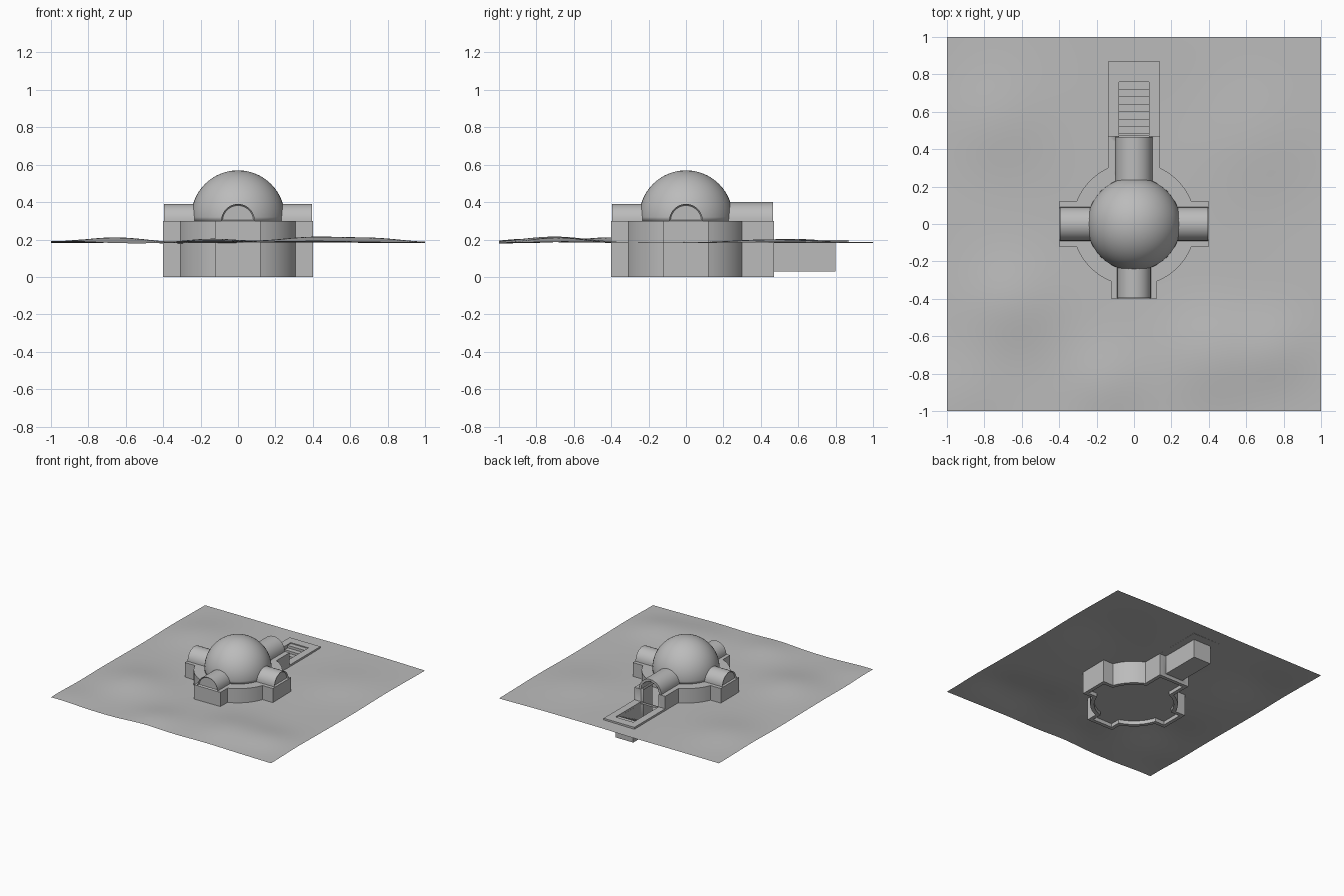
import bpy, bmesh, math
from mathutils import Vector, Matrix

if "Cube" in bpy.data.objects:
    bpy.data.objects.remove(bpy.data.objects["Cube"])

mat = bpy.data.materials.new("plain_grey")
mat.diffuse_color = (0.5, 0.5, 0.5, 1)
mat.use_nodes = True
mat.node_tree.nodes["Principled BSDF"].inputs["Base Color"].default_value = mat.diffuse_color


def finish(name, bm, smooth=True, normals=True):
    if normals:
        bmesh.ops.recalc_face_normals(bm, faces=bm.faces)
    me = bpy.data.meshes.new(name)
    bm.to_mesh(me)
    bm.free()
    me.materials.append(mat)
    ob = bpy.data.objects.new(name, me)
    bpy.context.collection.objects.link(ob)
    if smooth:
        bpy.ops.object.select_all(action='DESELECT')
        ob.select_set(True)
        bpy.context.view_layer.objects.active = ob
        bpy.ops.object.shade_smooth_by_angle(angle=math.radians(30))
    return ob


def outline(o=0.0, seg=10):
    """Plan of the building: round core with four arms, inset by o."""
    arms = [(.40, .12), (.47, .14), (.40, .12), (.40, .12)]  # E N W S
    r, pts = .33 - o, []
    for k, (l, w) in enumerate(arms):
        l, w, wn = l - o, w - o, arms[(k + 1) % 4][1] - o
        a0, a1 = math.asin(w / r), math.pi / 2 - math.asin(wn / r)
        loc = [(l, -w), (l, w)]
        for i in range(seg + 1):
            a = a0 + (a1 - a0) * i / seg
            loc.append((r * math.cos(a), r * math.sin(a)))
        c, s = [(1, 0), (0, 1), (-1, 0), (0, -1)][k]
        pts += [(x * c - y * s, x * s + y * c) for x, y in loc]
    return pts


def ring(name, outer, inner, z0, z1):
    """Closed ring-shaped solid between two loops of equal length."""
    bm = bmesh.new()
    loops = [[bm.verts.new((x, y, z)) for x, y in p]
             for p, z in ((outer, z0), (outer, z1), (inner, z1), (inner, z0))]
    n = len(outer)
    for a in range(4):
        A, B = loops[a], loops[(a + 1) % 4]
        for i in range(n):
            j = (i + 1) % n
            bm.faces.new((A[i], A[j], B[j], B[i]))
    return finish(name, bm)


def arch(name, r, z0, y0, y1, zs=.30, turn=0, recess=False):
    """Arch profile swept outwards along y, then turned about z."""
    bm = bmesh.new()
    prof = [(r * math.cos(math.pi * i / 24), zs + r * math.sin(math.pi * i / 24))
            for i in range(25)]
    if z0 < zs:
        prof = [(r, z0)] + prof + [(-r, z0)]
    f = bm.faces.new([bm.verts.new((x, y0, z)) for x, z in prof])
    g = bmesh.ops.extrude_face_region(bm, geom=[f])
    bmesh.ops.translate(bm, vec=(0, y1 - y0, 0),
                        verts=[v for v in g["geom"] if isinstance(v, bmesh.types.BMVert)])
    if recess:
        end = [e for e in g["geom"] if isinstance(e, bmesh.types.BMFace)]
        bmesh.ops.recalc_face_normals(bm, faces=bm.faces)
        bmesh.ops.inset_region(bm, faces=end, thickness=.008, depth=0)
        bmesh.ops.translate(bm, vec=(0, -.01, 0), verts=end[0].verts)
    bmesh.ops.rotate(bm, verts=bm.verts, matrix=Matrix.Rotation(turn, 3, 'Z'))
    return finish(name, bm)


# walls, roof and floor
outer, inner = outline(), outline(.03)
walls = ring("walls", outer, inner, 0, .30)
circle = [tuple(Vector(p).normalized() * .24) for p in inner]
roof = ring("roof", inner, circle, .28, .30)
bm = bmesh.new()
bm.faces.new([bm.verts.new((x, y, .03)) for x, y in inner])
finish("floor", bm)

# dome shell
bm = bmesh.new()
bmesh.ops.create_uvsphere(bm, u_segments=48, v_segments=32, radius=.25,
                          matrix=Matrix.Translation((0, 0, .32)))
bmesh.ops.bisect_plane(bm, geom=bm.verts[:] + bm.edges[:] + bm.faces[:],
                       plane_co=(0, 0, .299), plane_no=(0, 0, 1), clear_inner=True)
dome = finish("dome", bm, normals=False)
m = dome.modifiers.new("thickness", 'SOLIDIFY')
m.thickness, m.offset = .02, -1

# barrel vaults on the arms
for nm, t in (("west", math.pi / 2), ("south", math.pi), ("east", -math.pi / 2)):
    arch("vault_" + nm, .09, .30, .22, .395, turn=t, recess=True)
north = arch("vault_north", .10, .30, .22, .465)

# open doorway through the north arm
cutter = arch("doorway_cutter", .08, .03, .15, .55)
cutter.hide_render = True
cutter.display_type = 'WIRE'
for ob in (walls, roof, north):
    m = ob.modifiers.new("doorway", 'BOOLEAN')
    m.operation, m.object, m.solver = 'DIFFERENCE', cutter, 'EXACT'

# sunken stair: stepped solid plus shaft sides
bm = bmesh.new()
n, y0, y1, z0, z1 = 8, .48, .80, .03, .19
prof = [(y1, z0), (.46, z0), (.46, z0 + .001), (y0, z0 + .001)]
for i in range(n):
    z = z0 + (z1 - z0) * (i + 1) / n
    prof += [(y0 + (y1 - y0) * i / n, z), (y0 + (y1 - y0) * (i + 1) / n, z)]
f = bm.faces.new([bm.verts.new((-.08, y, z)) for y, z in prof])
g = bmesh.ops.extrude_face_region(bm, geom=[f])
bmesh.ops.translate(bm, vec=(.16, 0, 0),
                    verts=[v for v in g["geom"] if isinstance(v, bmesh.types.BMVert)])
finish("stairs", bm, smooth=False)
bm = bmesh.new()
for x in (-.081, .081):
    bm.faces.new([bm.verts.new((x, y, z)) for y, z in
                  ((.465, z0), (y1, z0), (y1, .195), (.465, .195))])
finish("stair_shaft_sides", bm, smooth=False)


# flat kerb round the stair opening
def rect(w, a, b):
    return [(-w, a), (w, a), (w, b), (-w, b)]


ring("stair_kerb", rect(.14, .465, .87), rect(.08, .472, .80), .182, .198)

# gently rolling ground sheet, opened under the building and stair
humps = [(.42, -.70, .26, .034), (-.65, -.42, .24, .028), (.75, -.68, .2, .022),
         (-.15, -.85, .2, .02), (-.75, .55, .25, .02), (.65, .45, .3, .02),
         (.1, .95, .3, .005), (-.9, -.9, .2, .01)]


def height(x, y):
    z = .182 + sum(h * math.exp(-((x - a) ** 2 + (y - b) ** 2) / (s * s))
                   for a, b, s, h in humps)
    return z + .003 * math.sin(5 * x + 2 * y) * math.cos(4 * y - x)


def inside(x, y):
    return (math.hypot(x, y) < .31 or (abs(x) < .38 and abs(y) < .10)
            or (abs(x) < .10 and -.38 < y < 0) or (abs(x) < .12 and 0 < y < .46)
            or (abs(x) < .08 and 0 < y < .80))


bm = bmesh.new()
bmesh.ops.create_grid(bm, x_segments=100, y_segments=100, size=1)
bmesh.ops.delete(bm, context='FACES', geom=[
    f for f in bm.faces if inside(*f.calc_center_median().xy)])
for v in bm.verts:
    v.co.z = height(v.co.x, v.co.y)
finish("ground_sheet", bm, normals=False)
